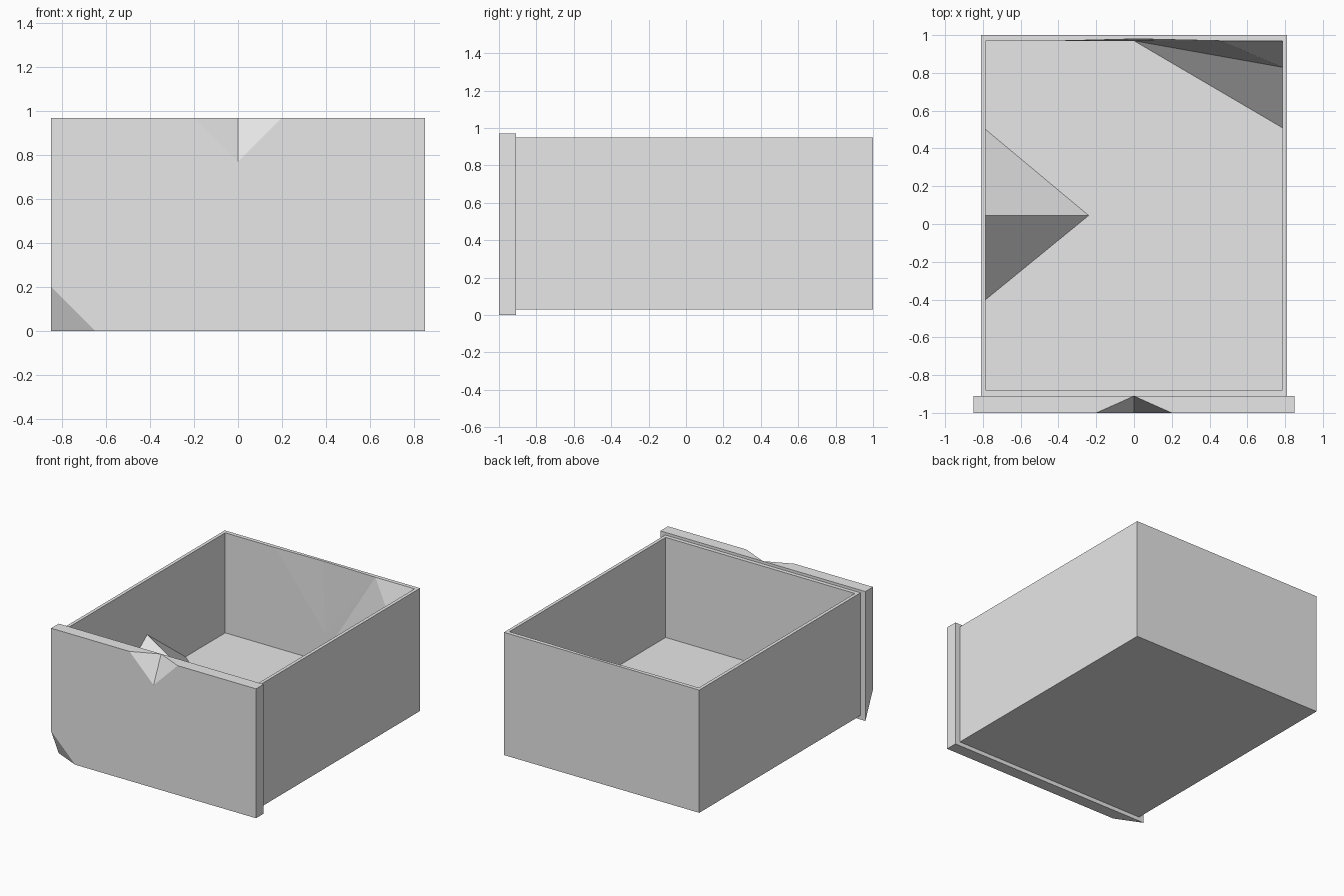
import bpy, bmesh
from mathutils import Vector

if "Cube" in bpy.data.objects:
    bpy.data.objects.remove(bpy.data.objects["Cube"], do_unlink=True)

grey = bpy.data.materials.new("plain grey")
grey.use_nodes = True
grey.diffuse_color = (0.8, 0.8, 0.8, 1)
grey.node_tree.nodes["Principled BSDF"].inputs["Base Color"].default_value = (0.8, 0.8, 0.8, 1)


def finish(name, bm):
    bmesh.ops.recalc_face_normals(bm, faces=bm.faces)
    mesh = bpy.data.meshes.new(name)
    bm.to_mesh(mesh)
    bm.free()
    mesh.materials.append(grey)
    obj = bpy.data.objects.new(name, mesh)
    bpy.context.collection.objects.link(obj)
    return obj


def block(name, low, high):
    low, high = Vector(low), Vector(high)
    bm = bmesh.new()
    bmesh.ops.create_cube(bm, size=1)
    for v in bm.verts:
        v.co = (low + high) / 2 + v.co * (high - low)
    return finish(name, bm)


def hull(name, points):
    bm = bmesh.new()
    for p in points:
        bm.verts.new(p)
    bmesh.ops.convex_hull(bm, input=bm.verts)
    return finish(name, bm)


def cut(target, cutter):
    cutter.hide_render = True
    cutter.hide_set(True)
    mod = target.modifiers.new(cutter.name, 'BOOLEAN')
    mod.operation = 'DIFFERENCE'
    mod.solver = 'EXACT'
    mod.object = cutter
    # Apply the cut and drop the helper
    bpy.context.view_layer.objects.active = target
    bpy.ops.object.modifier_apply(modifier=mod.name)
    bpy.data.objects.remove(cutter, do_unlink=True)


# Inner space of the drawer
IN_X, FRONT, BACK, FLOOR, RIM = 0.785, -0.88, 0.97, 0.2, 0.95

# Open box with a thick floor
box = block("drawer_box", (-0.81, -0.91, 0.03), (0.81, 1, RIM))
cut(box, block("box_space", (-IN_X, FRONT, FLOOR), (IN_X, BACK, 1.2)))

# Shallow dent in the back wall
cut(box, hull("back_dent", [(-0.37, BACK, RIM), (0.46, BACK, RIM), (0.04, BACK, 0.42),
                            (0.02, 0.98, RIM), (0.04, 0.8, 1.2)]))

# Front panel with a broken top edge and a broken lower corner
TOP = 0.97
panel = block("front_panel", (-0.85, -1, 0), (0.85, -0.91, TOP))
cut(panel, hull("top_notch", [(-0.2, -1, TOP), (0.2, -1, TOP), (0, -1, 0.77),
                              (0, -0.911, TOP), (0, -1.2, 1.2)]))
cut(panel, hull("corner_chip", [(-0.85, -1, 0.2), (-0.65, -1, 0), (-0.85, -0.911, 0),
                                (-1.1, -1.2, -0.2)]))

# Wedge leaning on the right wall
hull("side_wedge", [(-IN_X, 0.045, 0.54), (-IN_X, 0.5, FLOOR),
                    (-IN_X, -0.4, FLOOR), (-0.24, 0.045, FLOOR)])

# Folded wedge in the back left corner
bm = bmesh.new()
tip, top_a, top_b, fold, toe, heel = [bm.verts.new(p) for p in (
    (0, BACK, FLOOR), (0.46, BACK, RIM), (IN_X, BACK, RIM),
    (IN_X, 0.83, 0.5), (IN_X, 0.51, FLOOR), (IN_X, BACK, FLOOR))]
for face in ((tip, fold, top_a), (top_a, fold, top_b), (tip, toe, fold),
             (tip, heel, toe), (tip, top_a, top_b, heel), (heel, top_b, fold, toe)):
    bm.faces.new(face)
finish("corner_wedge", bm)
